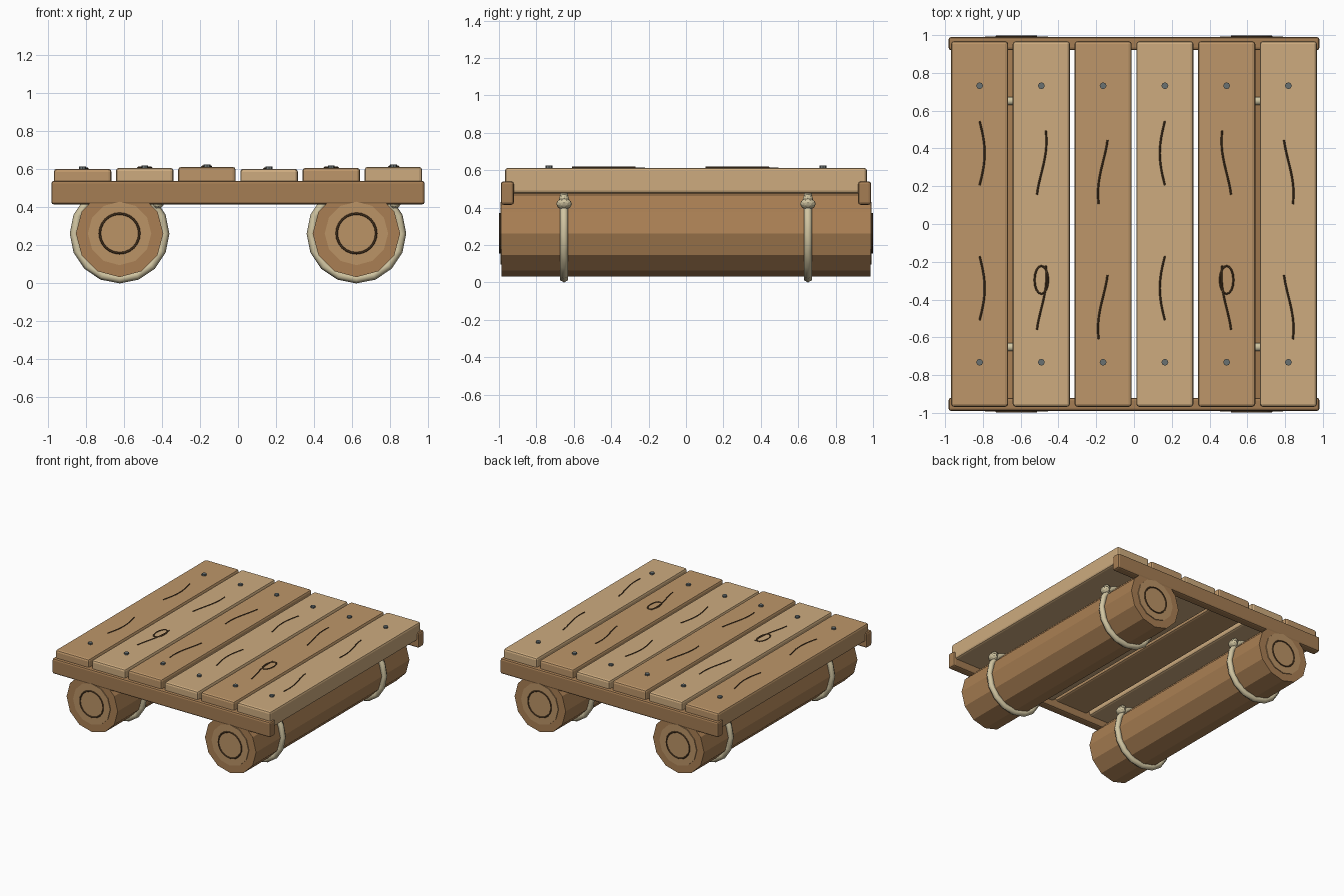
import bpy, math

if "Cube" in bpy.data.objects:
    bpy.data.objects.remove(bpy.data.objects["Cube"])


def material(name, r, g, b):
    m = bpy.data.materials.new(name)
    m.diffuse_color = [(c / 255) ** 2.2 for c in (r, g, b)] + [1]
    m.use_nodes = True
    m.node_tree.nodes["Principled BSDF"].inputs["Base Color"].default_value = m.diffuse_color
    return m


DARK = material("plank_dark", 188, 149, 105)
LIGHT = material("plank_light", 204, 170, 126)
BEAM = material("beam_wood", 163, 124, 84)
BARK = material("log_wood", 168, 126, 84)
CUT = material("cut_wood", 186, 146, 102)
ROPE = material("rope", 208, 196, 160)
IRON = material("iron", 105, 112, 112)
GRAIN = material("grain", 88, 66, 44)


def finish(name, mat):
    o = bpy.context.object
    o.name = name
    o.data.materials.append(mat)
    return o


def box(name, size, loc, mat, bevel):
    bpy.ops.mesh.primitive_cube_add(size=1, location=loc)
    o = finish(name, mat)
    o.scale = size
    bpy.ops.object.transform_apply(location=False, rotation=False, scale=True)
    b = o.modifiers.new("bevel", 'BEVEL')
    b.width, b.segments = bevel, 2
    return o


def cyl(name, r, depth, loc, mat, sides, along_y=False):
    bpy.ops.mesh.primitive_cylinder_add(vertices=sides, radius=r, depth=depth, location=loc,
                                        rotation=(math.pi / 2 if along_y else 0, 0, 0))
    return finish(name, mat)


def ring(name, R, r, loc, mat, major, minor):
    bpy.ops.mesh.primitive_torus_add(major_radius=R, minor_radius=r, major_segments=major,
                                     minor_segments=minor, location=loc,
                                     rotation=(math.pi / 2, 0, 0))
    return finish(name, mat)


def line(name, pts, closed=False):
    c = bpy.data.curves.new(name, 'CURVE')
    c.dimensions = '3D'
    c.bevel_depth, c.bevel_resolution = 0.005, 0
    c.use_fill_caps = True
    s = c.splines.new('POLY')
    s.points.add(len(pts) - 1)
    for p, q in zip(s.points, pts):
        p.co = (*q, 1)
    s.use_cyclic_u = closed
    c.materials.append(GRAIN)
    bpy.context.collection.objects.link(bpy.data.objects.new(name, c))


# deck planks with nails and carved grain
for i in range(6):
    x = (i - 2.5) * 0.327
    top = 0.603 + 0.005 * (i % 3)
    box("deck_plank", (0.303, 1.936, 0.137), (x, 0, top - 0.0685),
        LIGHT if i % 2 else DARK, 0.016)
    for y in (-0.732, 0.732):
        cyl("nail_head", 0.018, 0.024, (x, y, top), IRON, 8)
    for y in (0.375, -0.34):
        pts = []
        for k in range(13):
            t = k / 12
            pts.append((x + 0.027 * math.sin(math.pi * (i / 3 + t)),
                        y - 0.05 * (i % 3) + 0.17 - 0.34 * t, top + 0.001))
        line("grain_line", pts)
    if i in (1, 4):
        line("wood_knot", [(x + 0.036 * math.cos(a * math.pi / 8),
                            -0.296 + 0.074 * math.sin(a * math.pi / 8), top + 0.001)
                           for a in range(16)], True)

# cross beams at front and back
for s in (-1, 1):
    box("cross_beam", (1.964, 0.07, 0.125), (0, s * 0.955, 0.4775), BEAM, 0.014)

# log runners with cut ends, growth rings and rope lashings
for x in (-0.623, 0.623):
    cyl("log", 0.23, 1.972, (x, 0, 0.263), BARK, 12, True)
    for s in (-1, 1):
        cyl("log_cut_end", 0.167, 0.03, (x, s * 0.978, 0.263), CUT, 12, True)
        ring("growth_ring", 0.104, 0.006, (x, s * 0.994, 0.263), GRAIN, 24, 6)
        ring("rope_loop", 0.238, 0.024, (x, s * 0.652, 0.262), ROPE, 16, 6)
        bpy.ops.object.shade_smooth_by_angle(angle=math.radians(65))
        # rope knot on the outer shoulder
        bpy.ops.mesh.primitive_ico_sphere_add(subdivisions=2, radius=1,
                                              location=(x + 0.205, s * 0.652, 0.42),
                                              rotation=(0, math.radians(-38), 0))
        finish("rope_knot", ROPE).scale = (0.034, 0.042, 0.026)
        bpy.ops.mesh.primitive_ico_sphere_add(subdivisions=2, radius=0.028,
                                              location=(x + 0.19, s * 0.652, 0.445))
        finish("rope_knot_top", ROPE)
